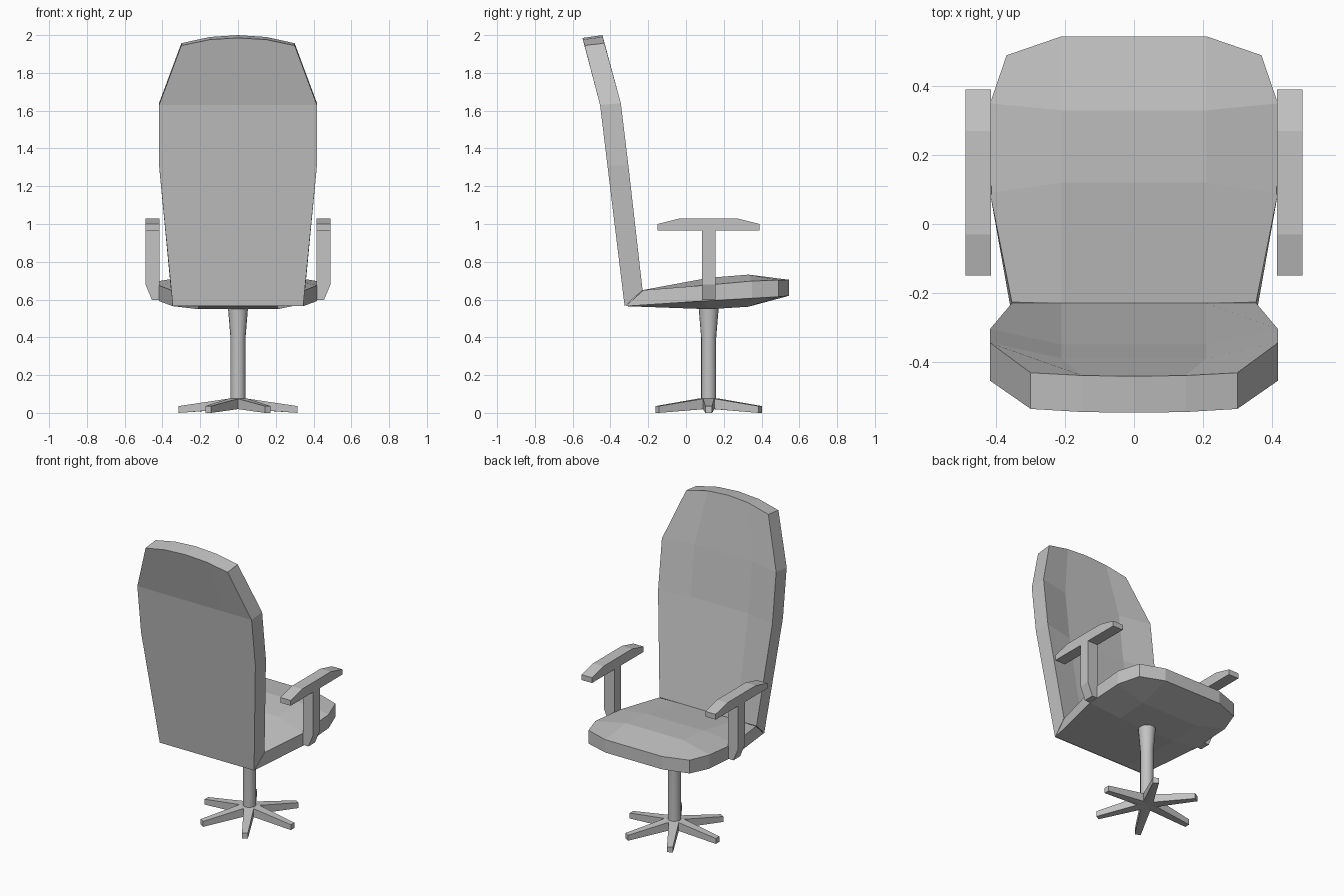
import bpy
import bmesh
from math import sin, cos, pi

cube = bpy.data.objects.get("Cube")
if cube:
    bpy.data.objects.remove(cube, do_unlink=True)

grey = bpy.data.materials.new("plain_grey")
grey.use_nodes = True
colour = (0.55, 0.55, 0.55, 1)
grey.diffuse_color = colour
grey.node_tree.nodes["Principled BSDF"].inputs["Base Color"].default_value = colour

PIVOT_Y = 0.12  # centre of the column and base


def finish(bm, name):
    bmesh.ops.recalc_face_normals(bm, faces=bm.faces)
    mesh = bpy.data.meshes.new(name)
    bm.to_mesh(mesh)
    bm.free()
    mesh.materials.append(grey)
    obj = bpy.data.objects.new(name, mesh)
    bpy.context.collection.objects.link(obj)
    return obj


def pad(name, face_rows, rear_rows):
    """Cushion from two grids; each row holds centre, inner and edge points."""
    bm = bmesh.new()

    def grid(rows):
        out = []
        for row in rows:
            full = [(-x, y, z) for x, y, z in reversed(row[1:])] + row
            out.append([bm.verts.new(p) for p in full])
        for a, b in zip(out, out[1:]):
            for i in range(len(a) - 1):
                bm.faces.new((a[i], a[i + 1], b[i + 1], b[i]))
        return out

    def rim(g):
        return (g[0] + [r[-1] for r in g[1:-1]] + g[-1][::-1]
                + [r[0] for r in g[-2:0:-1]])

    a, b = rim(grid(face_rows)), rim(grid(rear_rows))
    for i in range(len(a)):
        j = (i + 1) % len(a)
        bm.faces.new((a[i], a[j], b[j], b[i]))
    return finish(bm, name)


def loft(name, lower, upper, cap_heights=None):
    """Solid between two loops; cap_heights adds a raised centre to each cap."""
    bm = bmesh.new()
    a = [bm.verts.new(p) for p in lower]
    b = [bm.verts.new(p) for p in upper]
    caps = [bm.faces.new(a), bm.faces.new(b)]
    for i in range(len(a)):
        j = (i + 1) % len(a)
        bm.faces.new((a[i], a[j], b[j], b[i]))
    if cap_heights:
        for cap, z in zip(caps, cap_heights):
            centre = bmesh.ops.poke(bm, faces=[cap])["verts"][0]
            centre.co.z = z
    return finish(bm, name)


def row(centre, inner_x, edge):
    """Row whose inner point shares the centre's depth and height."""
    y, z = centre
    return [(0, y, z), (inner_x, y, z), edge]


# Seat cushion, crowned on top and dished underneath
pad("seat",
    [row((-0.23, 0.65), 0.21, (0.355, -0.225, 0.65)),
     row((0.12, 0.715), 0.21, (0.418, 0.09, 0.675)),
     row((0.33, 0.732), 0.21, (0.418, 0.35, 0.698)),
     row((0.545, 0.705), 0.21, (0.37, 0.49, 0.703))],
    [row((-0.32, 0.565), 0.21, (0.345, -0.32, 0.565)),
     row((0.12, 0.549), 0.21, (0.418, 0.09, 0.592)),
     row((0.33, 0.562), 0.21, (0.418, 0.35, 0.607)),
     row((0.545, 0.62), 0.21, (0.37, 0.49, 0.615))])

# Backrest, hollowed in front with an arched top
pad("backrest",
    [row((-0.23, 0.65), 0.21, (0.355, -0.23, 0.65)),
     row((-0.35, 1.31), 0.21, (0.418, -0.305, 1.31)),
     row((-0.39, 1.64), 0.21, (0.418, -0.345, 1.64)),
     [(0, -0.442, 2.0), (0.15, -0.44, 1.99), (0.30, -0.432, 1.957)]],
    [row((-0.325, 0.565), 0.21, (0.345, -0.325, 0.565)),
     row((-0.416, 1.31), 0.21, (0.418, -0.416, 1.31)),
     row((-0.455, 1.63), 0.21, (0.418, -0.455, 1.63)),
     [(0, -0.548, 1.985), (0.15, -0.546, 1.976), (0.30, -0.537, 1.945)]])

# Armrests and their posts
REST = [(-0.15, 0.965), (0.39, 0.965), (0.39, 1.0),
        (0.27, 1.03), (-0.03, 1.03), (-0.15, 1.0)]
POST = [(0.415, 0.97), (0.49, 0.97), (0.49, 0.68), (0.455, 0.597), (0.40, 0.597),
        (0.415, 0.68)]
for side, s in (("left", 1), ("right", -1)):
    loft(f"{side}_armrest",
         [(s * 0.415, y, z) for y, z in REST],
         [(s * 0.49, y, z) for y, z in REST])
    loft(f"{side}_arm_post",
         [(s * x, 0.085, z) for x, z in POST],
         [(s * x, 0.155, z) for x, z in POST])

# Column, flared under the seat
bm = bmesh.new()
SIDES = 16
rings = [[bm.verts.new((r * cos(2 * pi * i / SIDES),
                        PIVOT_Y + r * sin(2 * pi * i / SIDES), z))
          for i in range(SIDES)]
         for r, z in ((0.04, 0.04), (0.04, 0.40), (0.053, 0.555))]
for a, b in zip(rings, rings[1:]):
    for i in range(SIDES):
        j = (i + 1) % SIDES
        bm.faces.new((a[i], a[j], b[j], b[i]))
bm.faces.new(rings[0])
bm.faces.new(rings[-1])
column = finish(bm, "column")
bpy.ops.object.select_all(action="DESELECT")
column.select_set(True)
bpy.context.view_layer.objects.active = column
bpy.ops.object.shade_smooth_by_angle()

# Six-legged star base
lower, upper = [], []
for k in range(6):
    t = k * pi / 3
    for u, v, z0, z1 in ((0.315, -0.018, 0, 0.036), (0.315, 0.018, 0, 0.036),
                         (0.052, 0.03, 0.02, 0.075)):
        x = u * cos(t) - v * sin(t)
        y = PIVOT_Y + u * sin(t) + v * cos(t)
        lower.append((x, y, z0))
        upper.append((x, y, z1))
loft("star_base", lower, upper, (0.022, 0.082))
